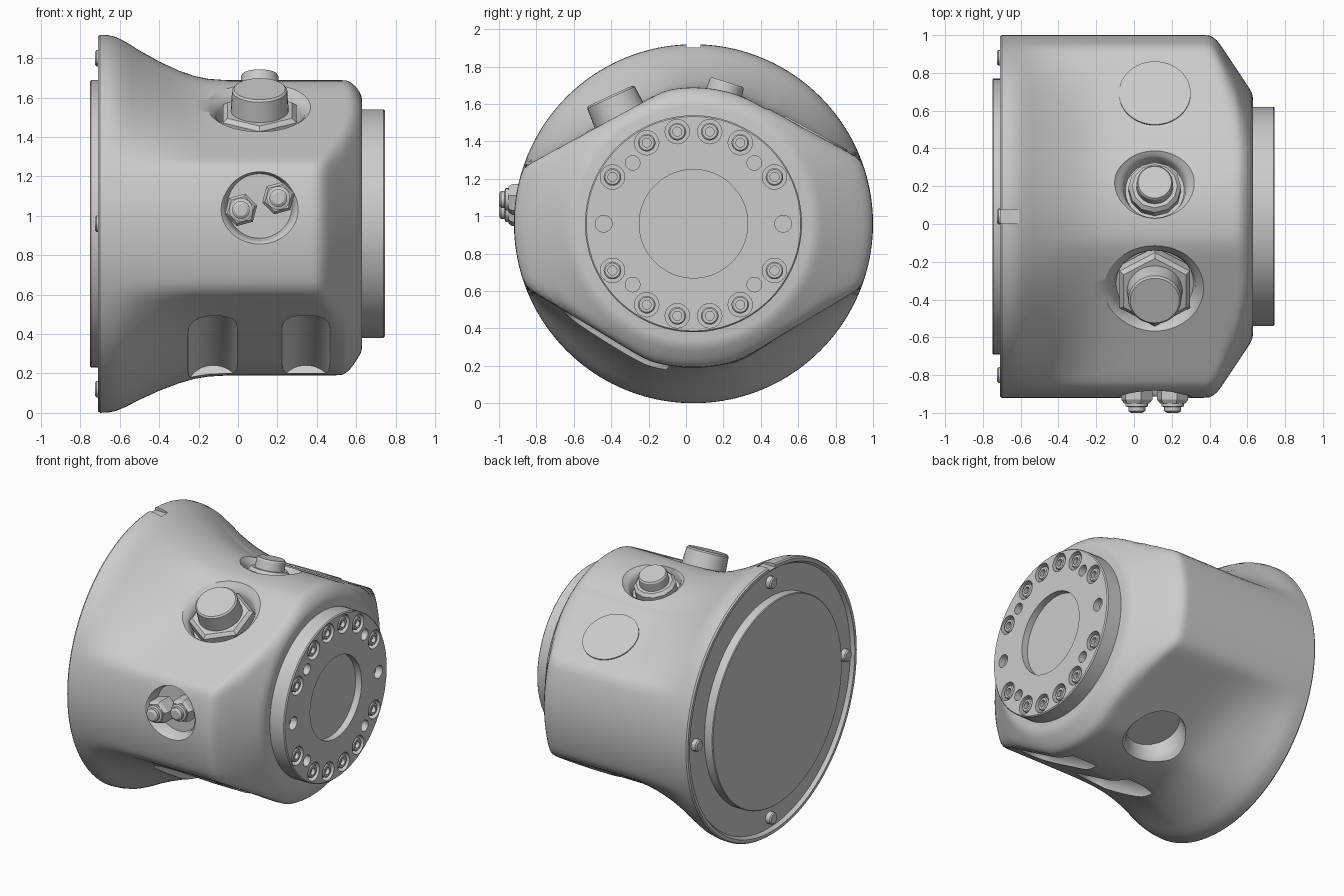
import bpy, bmesh
from math import sin, cos, pi, radians
from mathutils import Vector, Matrix

if "Cube" in bpy.data.objects:
    bpy.data.objects.remove(bpy.data.objects["Cube"])

CY, CZ = 0.04, 0.96          # centre line of the housing (runs along x)
X = (1, 0, 0)
TOP, LOW = radians(28.5), radians(31)   # tilt of the upper and lower flats


def finish(name, bm):
    bmesh.ops.recalc_face_normals(bm, faces=bm.faces[:])
    me = bpy.data.meshes.new(name)
    bm.to_mesh(me)
    bm.free()
    ob = bpy.data.objects.new(name, me)
    bpy.context.collection.objects.link(ob)
    return ob


def activate(ob):
    bpy.ops.object.select_all(action='DESELECT')
    ob.select_set(True)
    bpy.context.view_layer.objects.active = ob


def smooth(ob, deg=30):
    activate(ob)
    bpy.ops.object.shade_smooth_by_angle(angle=radians(deg))


def bridge(bm, rings):
    for a, b in zip(rings, rings[1:]):
        n = len(a)
        for i in range(n):
            bm.faces.new((a[i], a[(i + 1) % n], b[(i + 1) % n], b[i]))
    bm.faces.new(rings[0])
    bm.faces.new(rings[-1])


def lathe(name, parts, loc, axis, spin=0.0, shade=True):
    """Stack of (sides, [(radius, height), ...]) solids around an axis."""
    rot = Vector(axis).to_track_quat('Z', 'Y').to_matrix().to_4x4()
    m = Matrix.Translation(loc) @ rot @ Matrix.Rotation(spin, 4, 'Z')
    bm = bmesh.new()
    for n, prof in parts:
        bridge(bm, [[bm.verts.new(m @ Vector((r * cos(2 * pi * i / n), r * sin(2 * pi * i / n), h)))
                     for i in range(n)] for r, h in prof])
    ob = finish(name, bm)
    if shade:
        smooth(ob)
    return ob


def box(name, size, loc):
    bm = bmesh.new()
    bmesh.ops.create_cube(bm, size=1, matrix=Matrix.Translation(loc) @ Matrix.Diagonal((*size, 1)))
    return finish(name, bm)


def cut(ob, cutters):
    activate(ob)
    for c in cutters:
        c.hide_render = True
        mod = ob.modifiers.new("cut", 'BOOLEAN')
        mod.operation, mod.solver, mod.object = 'DIFFERENCE', 'EXACT', c
        bpy.ops.object.modifier_apply(modifier=mod.name)
        bpy.data.objects.remove(c, do_unlink=True)


def smin(a, b, k):
    h = max(k - abs(a - b), 0) / k
    return min(a, b) - h * h * k / 4


def lerp_table(t, x):
    for (x0, y0), (x1, y1) in zip(t, t[1:]):
        if x <= x1:
            return y0 + (y1 - y0) * (x - x0) / (x1 - x0)
    return t[-1][1]


# ---- housing: circular flange flaring into a flat-sided, rounded section ----
FLATS = ((TOP, 0.732), (-TOP, 0.70), (pi - LOW, 0.755), (pi + LOW, 0.755))


def section(t):
    r = 0.96
    for normal, d in FLATS:
        c = cos(t - normal)
        if c > 0.2:
            r = smin(r, d / c, 0.035)
    if cos(t) > 0.85:
        r = smin(r, 0.728, 0.02)
    elif cos(t) < -0.85:
        r = smin(r, 0.77, 0.012)
    return r


FLARE = [(-0.71, 1), (-0.66, 0.99), (-0.62, 0.95), (-0.57, 0.84), (-0.5, 0.65), (-0.4, 0.41),
         (-0.3, 0.21), (-0.22, 0.09), (-0.15, 0.03), (-0.05, 0)]
xs = [-0.70, -0.66, -0.62, -0.595, -0.57, -0.535, -0.5, -0.45, -0.4, -0.35, -0.3, -0.26, -0.22,
      -0.15, -0.05, 0.1, 0.25, 0.33, 0.37, 0.4, 0.42, 0.44, 0.46, 0.49, 0.53, 0.55, 0.565, 0.58,
      0.595, 0.61]
N = 160
bm = bmesh.new()
rings = []


def ring(x, radius):
    rings.append([bm.verts.new((x, CY + radius(2 * pi * i / N) * sin(2 * pi * i / N),
                                CZ + radius(2 * pi * i / N) * cos(2 * pi * i / N))) for i in range(N)])


for x, r in ((-0.685, 0.915), (-0.71, 0.93), (-0.71, 0.952)):
    ring(x, lambda t: r)
for x in xs:
    f = lerp_table(FLARE, x)
    cone = 0.89 - 1.5 * (x - 0.47)
    ring(x, lambda t: smin(section(t) * (1 - f) + 0.96 * f, cone, 0.06))
ring(0.625, lambda t: smin(section(t), 0.652, 0.05))
ring(0.63, lambda t: 0.625)
bridge(bm, rings)
housing = finish("housing", bm)

# ---- pockets, grooves and notch cut out of the housing ----
big_loc, big_dir = Vector((0.11, -0.355, 1.535)), Vector((0, -0.42, 0.91))
small_loc, small_dir = Vector((0.11, 0.2, 1.65)), Vector((0, 0.3, 0.954))
side_loc, side_dir = Vector((0.11, -0.92, 1.05)), Vector((0, -1, 0))
low_loc, low_dir = Vector((0.11, 0.36, 0.27)), Vector((0, 0.35, -0.94))


def pocket(loc, axis, r, d):
    prof = [(r * 0.82, -d), (r * 0.87, -d * 0.4), (r * 0.92, -d * 0.15), (r, 0.0), (r * 1.15, 0.03), (r * 1.2, 0.2)]
    return lathe("pocket_cutter", [(48, prof)], loc, axis, shade=False)


cutters = [pocket(big_loc, big_dir, 0.25, 0.10), pocket(small_loc, small_dir, 0.19, 0.08),
           pocket(side_loc, side_dir, 0.2, 0.09), pocket(low_loc, low_dir, 0.22, 0.12)]
nrm, along = Vector((0, -sin(LOW), -cos(LOW))), Vector((0, -cos(LOW), sin(LOW)))
groove = [(0.13, -0.28), (0.13, 0.24), (0.124, 0.28), (0.107, 0.315), (0.08, 0.34), (0.04, 0.355)]
for x in (-0.125, 0.345):
    cutters.append(lathe("groove_cutter", [(40, groove)], Vector((x, CY, CZ)) + nrm * 0.80, along, shade=False))
cutters.append(box("notch_cutter", (0.14, 0.075, 0.06), (-0.68, CY, 1.927)))
cut(housing, cutters)
smooth(housing, 32)

# ---- plugs and fittings ----
lathe("large_plug", [(6, [(0.2, -0.11), (0.215, -0.09), (0.215, -0.02), (0.19, 0.0)]),
                     (32, [(0.15, -0.05), (0.14, 0.11), (0.13, 0.12)])], big_loc, big_dir, radians(90))
lathe("small_plug", [(12, [(0.14, -0.09), (0.14, -0.02), (0.12, 0.0)]),
                     (32, [(0.1, -0.05), (0.095, 0.06), (0.088, 0.07)])], small_loc, small_dir)
lathe("flush_cover", [(48, [(0.19, -0.03), (0.19, 0.008)])],
      (0.11, 0.69, CZ + (0.732 - 0.65 * sin(TOP)) / cos(TOP)), (0, sin(TOP), cos(TOP)))
for i, (x, z) in enumerate(((0.015, 1.03), (0.205, 1.09))):
    lathe(f"side_fitting_{i + 1}",
          [(6, [(0.085, -0.12), (0.085, 0.01), (0.07, 0.03)]),
           (24, [(0.06, 0.0), (0.06, 0.045), (0.045, 0.05), (0.045, 0.07), (0.03, 0.08)])],
          (x, -0.92, z), side_dir, radians(15))

# ---- output disc with counterbored bolts ----
disc = lathe("output_disc", [(96, [(0.58, 0.0), (0.58, 0.11), (0.573, 0.117), (0.29, 0.117), (0.29, 0.07)])],
             (0.628, CY, CZ), X, shade=False)


def polar(x, r, deg):
    return (x, CY + r * cos(radians(deg)), CZ + r * sin(radians(deg)))


bolt_angles = [s * a for s in (1, -1) for a in (30, 60, 80, 100, 120, 150)]
holes = [(0.5, a, 0.065) for a in bolt_angles]
holes += [(0.46, a, 0.039) for a in (45, 135, 225, 315)] + [(0.48, a, 0.045) for a in (0, 180)]
cut(disc, [lathe("hole_cutter", [(24, [(r, -0.05), (r, 0.1)])], polar(0.745, R, a), X, shade=False)
           for R, a, r in holes])
smooth(disc)
for i, a in enumerate(bolt_angles):
    lathe(f"disc_bolt_{i + 1}", [(20, [(0.047, -0.05), (0.047, -0.012), (0.04, -0.005), (0.024, -0.005),
                                       (0.024, -0.03)])], polar(0.745, 0.5, a), X)

# ---- back plate and flange bolts ----
lathe("back_plate", [(96, [(0.73, -0.02), (0.73, 0.06), (0.725, 0.065)])], (-0.685, CY, CZ), (-1, 0, 0))
for i in range(4):
    lathe(f"flange_bolt_{i + 1}", [(12, [(0.042, -0.01), (0.042, 0.032), (0.034, 0.04)])],
          polar(-0.685, 0.84, 90 * i), (-1, 0, 0))
